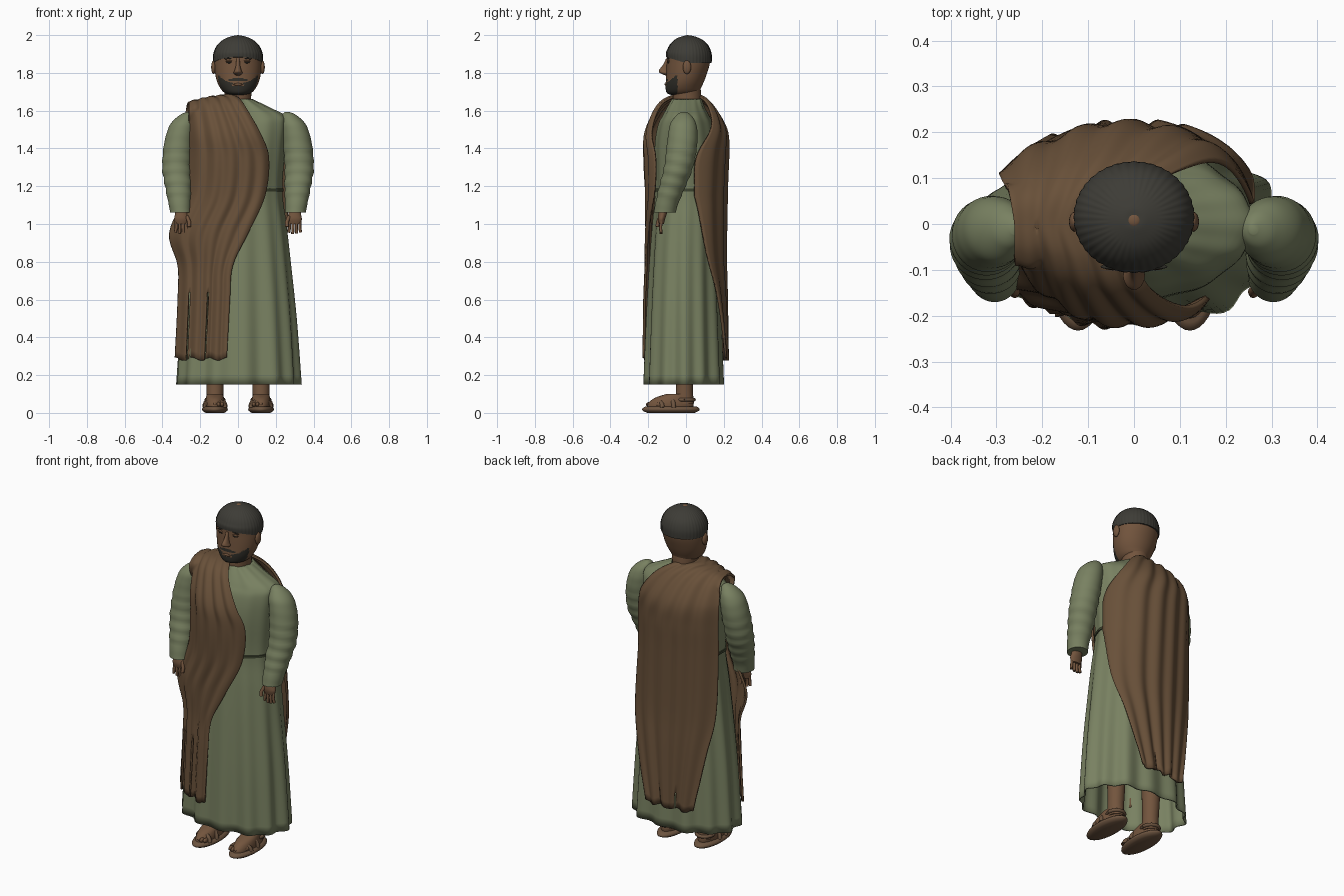
import bpy, bmesh
from math import sin, cos, pi, copysign

cube = bpy.data.objects.get("Cube")
if cube:
    bpy.data.objects.remove(cube)


def material(name, rgb):
    m = bpy.data.materials.new(name)
    m.use_nodes = True
    m.diffuse_color = (*rgb, 1)
    m.node_tree.nodes["Principled BSDF"].inputs["Base Color"].default_value = (*rgb, 1)
    return m


GREEN = material("sage cloth", (0.19, 0.22, 0.12))
BROWN = material("brown cloth", (0.14, 0.081, 0.041))
SKIN = material("skin", (0.17, 0.09, 0.047))
HAIR = material("dark hair", (0.03, 0.028, 0.022))
CAP = material("charcoal cap", (0.047, 0.045, 0.037))
BELT = material("dark green belt", (0.05, 0.06, 0.03))
LEATHER = material("sandal leather", (0.15, 0.088, 0.05))


def finish(obj, mat, angle=0.9):
    obj.data.materials.append(mat)
    bpy.ops.object.select_all(action="DESELECT")
    obj.select_set(True)
    bpy.context.view_layer.objects.active = obj
    bpy.ops.object.shade_smooth_by_angle(angle=angle)
    return obj


def mesh_object(name, bm, mat):
    bmesh.ops.recalc_face_normals(bm, faces=bm.faces[:])
    me = bpy.data.meshes.new(name)
    bm.to_mesh(me)
    bm.free()
    obj = bpy.data.objects.new(name, me)
    bpy.context.collection.objects.link(obj)
    return finish(obj, mat)


def smooth_rows(rows, steps):
    """Catmull-Rom interpolation through rows of numbers."""
    out = []
    for i in range(len(rows) - 1):
        p = [rows[max(i - 1, 0)], rows[i], rows[i + 1], rows[min(i + 2, len(rows) - 1)]]
        for k in range(steps):
            t = k / steps
            out.append([b + 0.5 * t * (c - a + t * (2 * a - 5 * b + 4 * c - d + t * (3 * (b - c) + d - a)))
                        for a, b, c, d in zip(*p)])
    return out + [list(rows[-1])]


def loft(name, rows, mat, n=32, steps=4, power=2, ripple=None, caps=True):
    """Level rings given as x, y, z, x radius, y radius."""
    bm = bmesh.new()
    rings = []
    for x, y, z, rx, ry in smooth_rows(rows, steps):
        ring = []
        for k in range(n):
            a = 2 * pi * k / n
            r = ripple(a, z) if ripple else 0
            c, s = cos(a), sin(a)
            ring.append(bm.verts.new((x + (rx + r) * copysign(abs(c) ** (2 / power), c),
                                      y + (ry + r) * copysign(abs(s) ** (2 / power), s), z)))
        rings.append(ring)
    for a, b in zip(rings, rings[1:]):
        for k in range(n):
            bm.faces.new((a[k], a[(k + 1) % n], b[(k + 1) % n], b[k]))
    if caps:
        bm.faces.new(rings[0])
        bm.faces.new(rings[-1])
    return mesh_object(name, bm, mat)


def ellipsoid(name, loc, size, mat, rot=(0, 0, 0)):
    bpy.ops.mesh.primitive_uv_sphere_add(segments=16, ring_count=10, location=loc, rotation=rot)
    obj = bpy.context.object
    obj.name = name
    obj.scale = size
    return finish(obj, mat)


def tube(name, points, radius, mat):
    cu = bpy.data.curves.new(name, "CURVE")
    cu.dimensions = "3D"
    cu.bevel_depth = radius
    cu.bevel_resolution = 2
    cu.use_fill_caps = True
    sp = cu.splines.new("POLY")
    sp.points.add(len(points) - 1)
    for p, co in zip(sp.points, points):
        p.co = (*co, 1)
    obj = bpy.data.objects.new(name, cu)
    bpy.context.collection.objects.link(obj)
    cu.materials.append(mat)


def thicken(obj, amount, offset):
    solid = obj.modifiers.new("thickness", "SOLIDIFY")
    solid.thickness = amount
    solid.offset = offset


# Robe with folds that deepen toward the hem
def robe_fold(a, z):
    depth = 0.002 + 0.009 * max(0, 1.15 - z)
    return depth * (cos(13 * a) + 0.5 * sin(7 * a + 1))


robe = loft("robe", [(0, -0.01, 0.15, 0.322, 0.207), (0, -0.01, 0.5, 0.3, 0.195),
                     (0, -0.008, 0.8, 0.272, 0.182), (0, -0.004, 1.0, 0.252, 0.172),
                     (0, 0, 1.18, 0.232, 0.162), (0, 0, 1.4, 0.248, 0.165),
                     (0, 0, 1.52, 0.26, 0.148), (0, 0, 1.572, 0.25, 0.123),
                     (0, 0, 1.615, 0.17, 0.1), (0, 0.005, 1.662, 0.073, 0.078)],
            GREEN, n=136, steps=5, power=2.12, ripple=robe_fold, caps=False)
thicken(robe, 0.008, -1)
loft("belt", [(0, 0, 1.173, 0.238, 0.168), (0, 0, 1.187, 0.238, 0.168)], BELT,
     n=136, steps=1, power=2.12, ripple=robe_fold)

# Mantle: one sheet from front hem over the shoulder to back hem (y, z, left x, right x)
path = [(-0.222, 0.285, -0.33, -0.06), (-0.216, 0.6, -0.315, -0.045), (-0.208, 0.78, -0.315, -0.03),
        (-0.204, 0.95, -0.36, 0.05), (-0.206, 1.15, -0.28, 0.14), (-0.215, 1.35, -0.26, 0.16),
        (-0.21, 1.48, -0.26, 0.115), (-0.15, 1.615, -0.26, 0.04), (-0.085, 1.668, -0.26, 0.0),
        (0, 1.682, -0.26, -0.04), (0.08, 1.672, -0.27, 0.03), (0.145, 1.615, -0.28, 0.12),
        (0.207, 1.5, -0.29, 0.2), (0.216, 1.38, -0.29, 0.25), (0.21, 1.2, -0.29, 0.257),
        (0.205, 0.85, -0.28, 0.252), (0.21, 0.62, -0.24, 0.2), (0.216, 0.285, -0.18, 0.115)]
rows = smooth_rows(path, 6)
COLS = 70
slits = {True: (14, 15, 39, 40), False: (24, 46)}
bm = bmesh.new()
grid = []
for y, z, x0, x1 in rows:
    line = []
    high = max(0, min(1, (z - 1.5) / 0.15))
    low = 0.1 * max(0, 1.15 - z)
    front_wrap, back_wrap = (1.03 * abs(x0), 0.25 + low), (0.335, 0.264 + low)
    for k in range(COLS + 1):
        t = k / COLS
        x = x0 + (x1 - x0) * t
        wrap = (front_wrap if y < 0 else back_wrap)[x > 0]
        bend = max(0.2 + 0.5 * high, (1 - min(1, abs(x) / wrap) ** 2) ** 0.5)
        fold = (0.007 * cos(2 * pi * 5 * t + 1.5 * z) + 0.003 * cos(2 * pi * 2.3 * t)) * (1 - 0.4 * high)
        hem = 0.008 * cos(6 * pi * t) if z < 0.4 else 0
        line.append(bm.verts.new((x, y * bend + copysign(1, y) * fold,
                                  z - 0.04 * high * (x / 0.26) ** 2 + hem + high * fold * 0.5)))
    grid.append(line)
for i in range(len(rows) - 1):
    front = rows[i][0] < 0
    for k in range(COLS):
        if k in slits[front] and rows[i][1] < (0.62 if front else 0.42):
            continue
        bm.faces.new((grid[i][k], grid[i][k + 1], grid[i + 1][k + 1], grid[i + 1][k]))
thicken(mesh_object("mantle", bm, BROWN), 0.012, 0)

# Head, neck and face
loft("neck", [(0, 0.005, 1.6, 0.07, 0.07), (0, 0.005, 1.675, 0.07, 0.075),
              (0, 0.005, 1.74, 0.075, 0.07)], SKIN)
head = loft("head", [(0, -0.035, 1.682, 0.03, 0.04), (0, -0.02, 1.695, 0.072, 0.082),
                     (0, -0.012, 1.73, 0.1, 0.096), (0, 0, 1.78, 0.118, 0.105),
                     (0, 0.012, 1.85, 0.126, 0.114), (0, 0.015, 1.91, 0.122, 0.112),
                     (0, 0.015, 1.96, 0.09, 0.085)], SKIN, n=96, steps=10)
head.data.materials.append(HAIR)
for f in head.data.polygons:
    c = f.center
    beard = c.z < 1.742 + 0.05 * (abs(c.x) / 0.11) ** 2 and c.y < -0.045
    lips = abs(c.x) < 0.03 and 1.728 < c.z < 1.752
    moustache = abs(c.x) < 0.05 and 1.758 < c.z < 1.778 - abs(c.x) * 0.25
    if c.y < 0 and (moustache or beard and not lips):
        f.material_index = 1
loft("nose", [(0, -0.098, 1.787, 0.012, 0.012), (0, -0.112, 1.8, 0.024, 0.027),
              (0, -0.113, 1.815, 0.018, 0.03), (0, -0.105, 1.842, 0.011, 0.017),
              (0, -0.098, 1.875, 0.009, 0.008)], SKIN, n=16)
ellipsoid("lower_lip", (0, -0.105, 1.739), (0.024, 0.009, 0.007), SKIN)
for s, side in ((1, "left"), (-1, "right")):
    ellipsoid(side + "_eye", (s * 0.046, -0.093, 1.855), (0.015, 0.006, 0.0045), HAIR)
    ellipsoid(side + "_eyelid", (s * 0.046, -0.093, 1.862), (0.021, 0.008, 0.005), SKIN)
    ellipsoid(side + "_brow", (s * 0.047, -0.093, 1.876), (0.026, 0.006, 0.003), HAIR, (0, s * 0.1, 0))
    ellipsoid(side + "_ear", (s * 0.129, 0.005, 1.83), (0.013, 0.022, 0.036), SKIN)

# Ribbed cap, its rim raised over the forehead, with a small crown button
cap = loft("cap", [(0, 0.015, 1.852, 0.13, 0.12), (0, 0.015, 1.9, 0.13, 0.12),
                   (0, 0.015, 1.945, 0.111, 0.103), (0, 0.013, 1.978, 0.074, 0.069),
                   (0, 0.012, 1.995, 0.03, 0.028), (0, 0.012, 1.997, 0.008, 0.008)],
           CAP, n=160, steps=5, ripple=lambda a, z: 0.0009 * cos(40 * a) if z < 1.985 else 0)
for v in cap.data.vertices:
    v.co.z += max(0, 1.92 - v.co.z) / 0.068 * 0.3 * max(0, -v.co.y)
ellipsoid("cap_button", (0, 0.008, 1.993), (0.015, 0.015, 0.007), SKIN)


# Arms, hands, legs and sandals, once per side
def sleeve_fold(a, z):
    return 0.0025 * sin(2 * pi * z / 0.06 + 1.6 * sin(a)) * (1 if 1.14 < z < 1.4 else 0.2)


for s, side in ((1, "left"), (-1, "right")):
    loft(side + "_sleeve", [(s * 0.304, -0.112, 1.06, 0.056, 0.058), (s * 0.308, -0.104, 1.1, 0.058, 0.06),
                            (s * 0.316, -0.072, 1.2, 0.07, 0.07), (s * 0.324, -0.04, 1.3, 0.077, 0.077),
                            (s * 0.314, -0.02, 1.43, 0.076, 0.08), (s * 0.294, -0.015, 1.525, 0.066, 0.07),
                            (s * 0.272, -0.012, 1.575, 0.038, 0.04), (s * 0.26, -0.01, 1.594, 0.01, 0.012)],
         GREEN, n=40, steps=8, ripple=sleeve_fold)
    loft(side + "_hand", [(s * 0.3, -0.13, 1.0, 0.03, 0.013), (s * 0.3, -0.13, 1.025, 0.038, 0.019),
                          (s * 0.3, -0.125, 1.05, 0.034, 0.022), (s * 0.3, -0.115, 1.09, 0.028, 0.024)],
         SKIN, n=20)
    for k in range(4):
        x = s * (0.273 + 0.018 * k)
        drop = 0.945 + 0.007 * abs(k - 1.4)
        tube(f"{side}_finger_{k + 1}", [(x, -0.13, 1.015), (x, -0.135, 0.98),
                                        (x + s * 0.003 * (k - 1.5), -0.132, drop)], 0.008, SKIN)
    tube(side + "_thumb", [(s * 0.27, -0.135, 1.04), (s * 0.258, -0.148, 1.01),
                           (s * 0.26, -0.152, 0.985)], 0.01, SKIN)

    fx = s * 0.122
    loft(side + "_leg", [(fx, -0.008, 0.05, 0.045, 0.05), (fx, -0.008, 0.12, 0.045, 0.045),
                         (fx, -0.005, 0.2, 0.047, 0.047), (fx, 0, 0.5, 0.06, 0.06)], SKIN, n=24)
    loft(side + "_foot", [(fx, -0.085, 0.025, 0.05, 0.122), (fx, -0.08, 0.05, 0.052, 0.12),
                          (fx, -0.068, 0.078, 0.048, 0.1), (fx, -0.04, 0.1, 0.042, 0.065)], SKIN, n=28)
    loft(side + "_sole", [(fx, -0.08, 0, 0.05, 0.125), (fx, -0.08, 0.012, 0.066, 0.15),
                          (fx, -0.08, 0.024, 0.067, 0.15), (fx, -0.08, 0.034, 0.055, 0.135)],
         LEATHER, n=40, steps=2)
    for k in range(5):
        ellipsoid(f"{side}_toe_{k + 1}", (fx + s * 0.019 * (k - 2), -0.19 + 0.006 * (k - 1) ** 2, 0.045),
                  (0.0105, 0.022, 0.013), SKIN)
    for k, (y, w, h) in enumerate(((-0.145, 0.053, 0.038), (-0.085, 0.056, 0.056))):
        arc = [(fx + w * cos(pi * j / 12), y + 0.02 * cos(pi * j / 12) * s, 0.028 + h * sin(pi * j / 12))
               for j in range(13)]
        tube(f"{side}_strap_{k + 1}", arc, 0.012, LEATHER)
    ring = [(fx + 0.046 * cos(pi * j / 10), -0.008 + 0.05 * sin(pi * j / 10), 0.07) for j in range(21)]
    tube(side + "_heel_strap", ring, 0.01, LEATHER)
